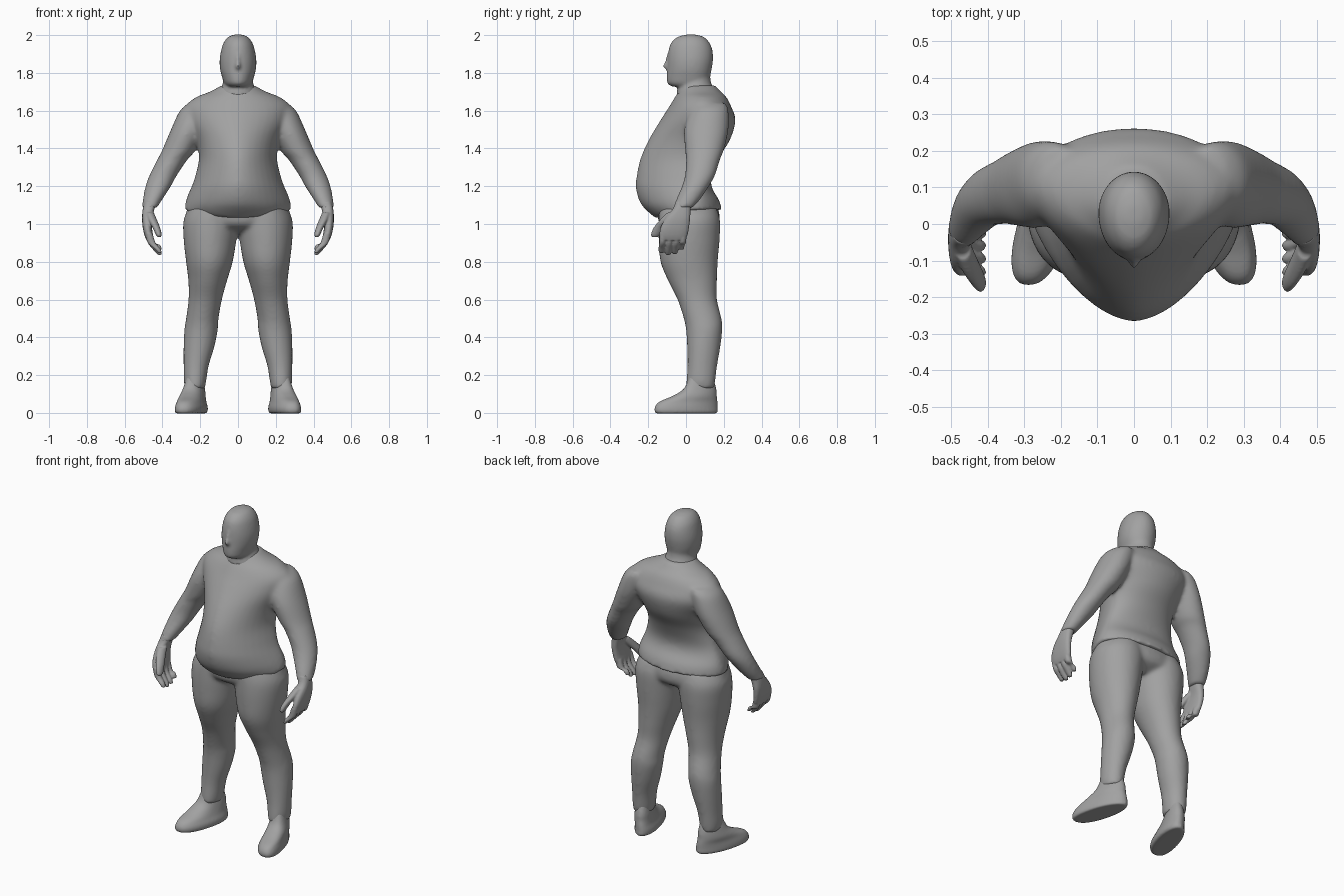
import bpy, bmesh, math

grey = bpy.data.materials.new("plain grey")
grey.diffuse_color = (0.36, 0.36, 0.36, 1)


def resample(rows, k=5):
    """Catmull-Rom interpolation through the cross-section rows."""
    out = []
    for i in range(len(rows) - 1):
        a, b, c, d = (rows[min(max(j, 0), len(rows) - 1)] for j in range(i - 1, i + 3))
        for s in range(k):
            t = s / k
            out.append([0.5 * (2 * q + (r - p) * t + (2 * p - 5 * q + 4 * r - u) * t * t
                               + (3 * q - p - 3 * r + u) * t ** 3)
                        for p, q, r, u in zip(a, b, c, d)])
    return out + [list(rows[-1])]


def loft(bm, rows, side=1, front=2.0, back=2.0, skew=0.0, n=40):
    """Closed skin; row = z, x from, x to, front y, widest y, back y."""
    rings = []
    for z, x0, x1, yf, yc, yb in resample(rows):
        ring = []
        for i in range(n):
            a = 2 * math.pi * i / n
            c, s = math.cos(a), math.sin(a)
            p, depth = (back, yb - yc) if s > 0 else (front, yc - yf)
            x = (x0 + x1) / 2 + (x1 - x0) / 2 * math.copysign(abs(c) ** (2 / p), c)
            y = yc + depth * math.copysign(abs(s) ** (2 / p), s)
            ring.append(bm.verts.new((side * (x + skew * (y - yc)), y, z)))
        rings.append(ring)
    for r, q in zip(rings, rings[1:]):
        for i in range(n):
            j = (i + 1) % n
            bm.faces.new((r[i], r[j], q[j], q[i]))
    bm.faces.new(rings[0])
    bm.faces.new(rings[-1])


def centred(rows):
    return [(z, -w, w, f, c, b) for z, w, f, c, b in rows]


def finish(bm, name, voxel, smooth):
    """Fuse the overlapping skins into one smooth body part."""
    bmesh.ops.recalc_face_normals(bm, faces=bm.faces[:])
    me = bpy.data.meshes.new(name)
    bm.to_mesh(me)
    bm.free()
    me.materials.append(grey)
    for f in me.polygons:
        f.use_smooth = True
    ob = bpy.data.objects.new(name, me)
    bpy.context.collection.objects.link(ob)
    m = ob.modifiers.new("fuse", 'REMESH')
    m.mode, m.voxel_size, m.use_smooth_shade = 'VOXEL', voxel, True
    m = ob.modifiers.new("soften", 'SMOOTH')
    m.factor, m.iterations = 0.5, smooth


# Shirt: torso with a round belly, plus both sleeves
bm = bmesh.new()
loft(bm, centred([
    (1.735, .085, -.02, .06, .155), (1.70, .15, -.04, .075, .185),
    (1.67, .225, -.06, .09, .215), (1.62, .28, -.09, .10, .24),
    (1.55, .275, -.135, .10, .262), (1.45, .225, -.195, .07, .235),
    (1.35, .207, -.24, .05, .175), (1.25, .228, -.262, .04, .135),
    (1.18, .252, -.264, .04, .14), (1.10, .275, -.235, .04, .175),
    (1.03, .285, -.16, .03, .19)]), front=1.75)
for v in bm.verts:  # hem rises towards the sides and back
    k = max(0, min(1, (1.2 - v.co.z) / .17))
    v.co.z += .045 * k * max(0, min(1, (v.co.y + .16) / .18))
for side in (1, -1):
    loft(bm, [
        (1.64, .14, .26, .05, .12, .21), (1.60, .14, .308, .02, .12, .225),
        (1.50, .17, .355, -.01, .11, .225), (1.39, .225, .402, -.005, .10, .20),
        (1.34, .268, .428, 0, .09, .18), (1.26, .322, .468, -.005, .07, .155),
        (1.20, .355, .49, -.022, .05, .122), (1.13, .40, .504, -.052, .01, .075),
        (1.085, .428, .508, -.07, -.02, .035)], side)
finish(bm, "shirt", .011, 10)

# Trousers: hips and two legs
bm = bmesh.new()
loft(bm, centred([
    (1.10, .262, -.15, .03, .165), (1.04, .278, -.15, .03, .178),
    (.99, .25, -.13, .03, .165), (.95, .10, -.05, .03, .10)]))
for side in (1, -1):
    loft(bm, [
        (1.09, 0, .255, -.14, .03, .16), (1.02, -.005, .288, -.145, .03, .18),
        (.92, .008, .288, -.145, .02, .178), (.80, .028, .275, -.135, .02, .168),
        (.70, .058, .263, -.095, .04, .164), (.60, .085, .262, -.045, .06, .164),
        (.50, .103, .275, -.012, .09, .188), (.44, .107, .284, 0, .10, .192),
        (.35, .125, .288, .006, .09, .182), (.25, .155, .288, .008, .08, .165),
        (.17, .168, .287, .002, .08, .155), (.13, .175, .28, 0, .08, .15)], side)
finish(bm, "trousers", .011, 8)

# Feet, turned slightly outwards
bm = bmesh.new()
for side in (1, -1):
    loft(bm, [
        (.20, .19, .265, .02, .08, .14), (.13, .18, .285, -.01, .07, .16),
        (.09, .178, .30, -.07, .05, .163), (.06, .178, .308, -.14, .02, .167),
        (.03, .172, .318, -.165, 0, .168), (.005, .174, .318, -.165, 0, .168),
        (-.003, .185, .31, -.155, 0, .158)],
        side, front=2.4, skew=-.26)
finish(bm, "feet", .007, 4)

# Head: skull, jaw, neck and nose
bm = bmesh.new()
loft(bm, centred([
    (2.003, .02, .005, .025, .05), (1.99, .052, -.045, .025, .095),
    (1.96, .076, -.078, .03, .124), (1.92, .089, -.092, .03, .14),
    (1.87, .097, -.098, .03, .143), (1.82, .095, -.10, .03, .136),
    (1.78, .085, -.102, .03, .128), (1.745, .074, -.098, .03, .125),
    (1.728, .06, -.075, .03, .12)]))
loft(bm, centred([
    (1.82, .07, -.03, .05, .128), (1.76, .077, -.035, .05, .13),
    (1.72, .09, -.045, .055, .145), (1.68, .11, -.05, .06, .17)]))
loft(bm, centred([
    (1.90, .012, -.10, -.07, -.05), (1.86, .015, -.112, -.07, -.05),
    (1.835, .02, -.122, -.07, -.05), (1.815, .016, -.105, -.07, -.05)]))
finish(bm, "head", .008, 6)

# Hands: palm, four curled fingers and a thumb
bm = bmesh.new()
for side in (1, -1):
    loft(bm, [
        (1.12, .43, .495, -.055, -.015, .03), (1.08, .442, .504, -.07, -.03, .025),
        (1.03, .455, .508, -.11, -.04, .022), (.98, .455, .504, -.135, -.06, .016),
        (.94, .45, .495, -.14, -.07, .008), (.915, .452, .485, -.13, -.07, -.005)],
        side, front=2.5, back=2.5, n=24)
    for y, tip in ((-.122, .85), (-.086, .84), (-.05, .845), (-.016, .868)):
        loft(bm, [
            (.95, .452, .492, y - .02, y, y + .02),
            (.90, .436, .478, y - .02, y - .003, y + .016),
            (tip + .02, .411, .446, y - .024, y - .008, y + .01),
            (tip - .004, .403, .422, y - .022, y - .01, y + .004)], side, n=16)
    loft(bm, [
        (1.06, .445, .49, -.10, -.065, -.03), (1.02, .428, .475, -.14, -.105, -.07),
        (.98, .412, .452, -.172, -.14, -.108), (.945, .404, .436, -.186, -.16, -.134),
        (.93, .408, .426, -.18, -.165, -.15)], side, n=16)
finish(bm, "hands", .005, 3)
